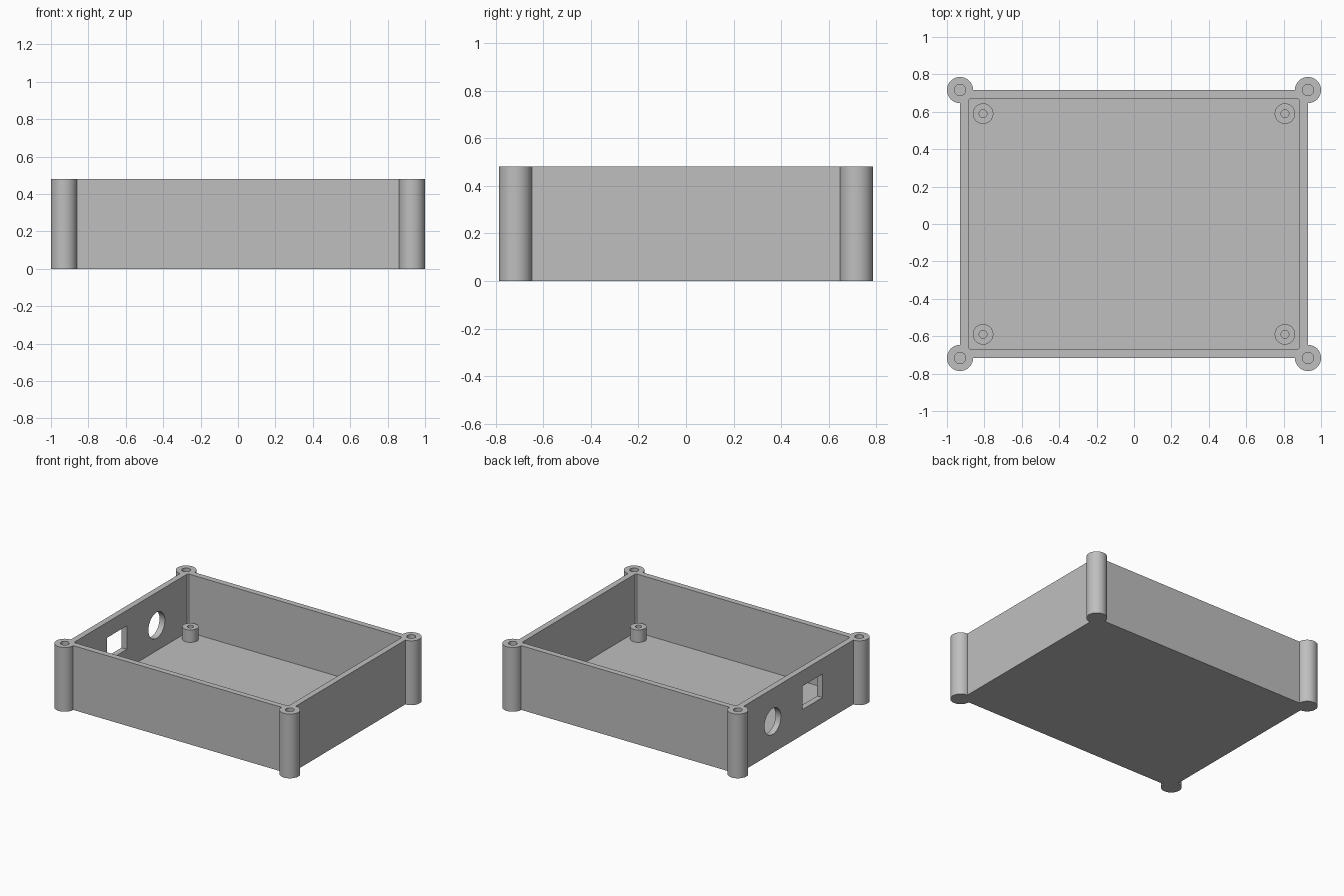
import bpy
import math
from mathutils import Matrix

if "Cube" in bpy.data.objects:
    bpy.data.objects.remove(bpy.data.objects["Cube"], do_unlink=True)

HALF_X, HALF_Y, HEIGHT = 0.93, 0.716, 0.48
WALL, FLOOR = 0.044, 0.045
POST_R, POST_HOLE_R = 0.07, 0.03
STAND_X, STAND_Y, STAND_TOP = 0.807, 0.59, 0.138
STAND_R, STAND_HOLE_R = 0.055, 0.021
CORNERS = [(sx, sy) for sx in (-1, 1) for sy in (-1, 1)]

grey = bpy.data.materials.new("grey plastic")
grey.use_nodes = True
colour = (0.52, 0.52, 0.52, 1)
grey.diffuse_color = colour
grey.node_tree.nodes["Principled BSDF"].inputs["Base Color"].default_value = colour


def finish(name):
    obj = bpy.context.object
    obj.name = name
    obj.data.materials.append(grey)
    return obj


def box(name, low, high):
    """Box between two opposite corners."""
    bpy.ops.mesh.primitive_cube_add(size=1)
    obj = finish(name)
    size = [b - a for a, b in zip(low, high)]
    middle = [(a + b) / 2 for a, b in zip(low, high)]
    obj.data.transform(Matrix.Translation(middle) @ Matrix.Diagonal((*size, 1)))
    return obj


def cylinder(name, x, y, radius, bottom, top):
    """Upright cylinder."""
    bpy.ops.mesh.primitive_cylinder_add(vertices=48, radius=radius, depth=top - bottom)
    obj = finish(name)
    obj.data.transform(Matrix.Translation((x, y, (bottom + top) / 2)))
    return obj


def combine(target, tool, operation):
    """Apply a boolean and discard the tool."""
    tool.hide_render = True
    mod = target.modifiers.new(operation.lower(), "BOOLEAN")
    mod.operation = operation
    mod.solver = "EXACT"
    mod.object = tool
    bpy.ops.object.select_all(action="DESELECT")
    bpy.context.view_layer.objects.active = target
    target.select_set(True)
    bpy.ops.object.modifier_apply(modifier=mod.name)
    bpy.data.objects.remove(tool, do_unlink=True)


# Open tray: solid block with the cavity cut out
case = box("enclosure_base", (-HALF_X, -HALF_Y, 0), (HALF_X, HALF_Y, HEIGHT))
cavity = box("cavity", (WALL - HALF_X, WALL - HALF_Y, FLOOR),
             (HALF_X - WALL, HALF_Y - WALL, HEIGHT + 0.1))
combine(case, cavity, "DIFFERENCE")

# Corner screw posts and inner standoffs
for sx, sy in CORNERS:
    combine(case, cylinder("corner_post", sx * HALF_X, sy * HALF_Y, POST_R, 0, HEIGHT), "UNION")
    combine(case, cylinder("standoff", sx * STAND_X, sy * STAND_Y, STAND_R,
                           FLOOR / 2, STAND_TOP), "UNION")

# Blind screw holes
for sx, sy in CORNERS:
    combine(case, cylinder("post_hole", sx * HALF_X, sy * HALF_Y, POST_HOLE_R,
                           FLOOR, HEIGHT + 0.1), "DIFFERENCE")
    combine(case, cylinder("standoff_hole", sx * STAND_X, sy * STAND_Y, STAND_HOLE_R,
                           FLOOR + 0.003, STAND_TOP + 0.1), "DIFFERENCE")

# Connector openings in the -x wall: one rectangular, one round
socket = box("socket_cutter", (-HALF_X - 0.1, -0.282, 0.19), (-HALF_X + 0.1, -0.047, 0.365))
combine(case, socket, "DIFFERENCE")
jack = cylinder("jack_cutter", 0, 0, 0.097, -0.1, 0.1)
jack.data.transform(Matrix.Translation((-HALF_X, 0.305, 0.235))
                    @ Matrix.Rotation(math.pi / 2, 4, "Y"))
combine(case, jack, "DIFFERENCE")

bpy.ops.object.select_all(action="DESELECT")
bpy.context.view_layer.objects.active = case
case.select_set(True)
bpy.ops.object.shade_smooth_by_angle(angle=math.radians(30))
